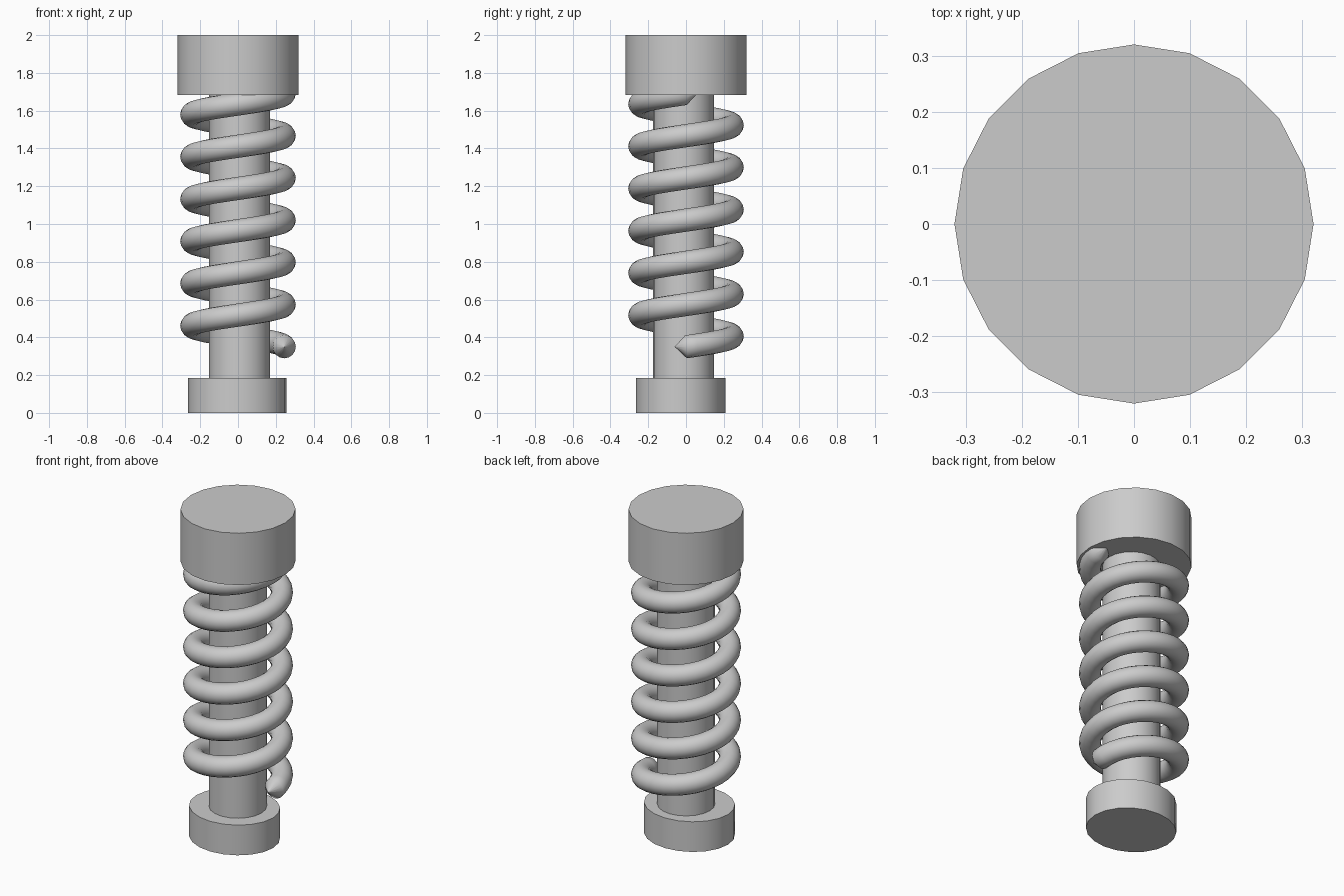
import bpy
from math import sin, cos, tau

if "Cube" in bpy.data.objects:
    bpy.data.objects.remove(bpy.data.objects["Cube"])


def cylinder(name, center, rx, ry, z0, z1, sides):
    bpy.ops.mesh.primitive_cylinder_add(vertices=sides, radius=1, depth=z1 - z0,
                                        location=(*center, (z0 + z1) / 2))
    ob = bpy.context.object
    ob.name = name
    ob.scale = (rx, ry, 1)
    bpy.ops.object.transform_apply(location=False, rotation=False, scale=True)
    bpy.ops.object.shade_smooth_by_angle()
    return ob


# Solid parts: foot, rod and head
cylinder("base_foot", (-0.003, -0.029), 0.261, 0.237, 0.0, 0.185, 20)
cylinder("center_rod", (0.008, -0.013), 0.161, 0.161, 0.18, 1.72, 20)
cylinder("top_cap", (0, 0), 0.32, 0.32, 1.682, 2.0, 20)

# Spring: helix path with a round bevel and pointed ends
R, WIRE, Z0, PITCH, TURNS, STEPS = 0.245, 0.061, 0.35, 0.2235, 6, 32
points = [(R, -0.06, Z0, 0)]
for i in range(TURNS * STEPS + 1):
    a = tau * i / STEPS
    points.append((R * cos(a), R * sin(a), Z0 + PITCH * i / STEPS, 1))
points.append((R, 0.06, Z0 + PITCH * TURNS, 0))

curve = bpy.data.curves.new("coil_spring", "CURVE")
curve.dimensions = "3D"
curve.bevel_depth = WIRE
curve.bevel_resolution = 6
curve.twist_mode = "Z_UP"
spline = curve.splines.new("POLY")
spline.points.add(len(points) - 1)
for p, (x, y, z, r) in zip(spline.points, points):
    p.co = (x, y, z, 1)
    p.radius = r
spline.use_smooth = True
spring = bpy.data.objects.new("coil_spring", curve)
bpy.context.collection.objects.link(spring)
